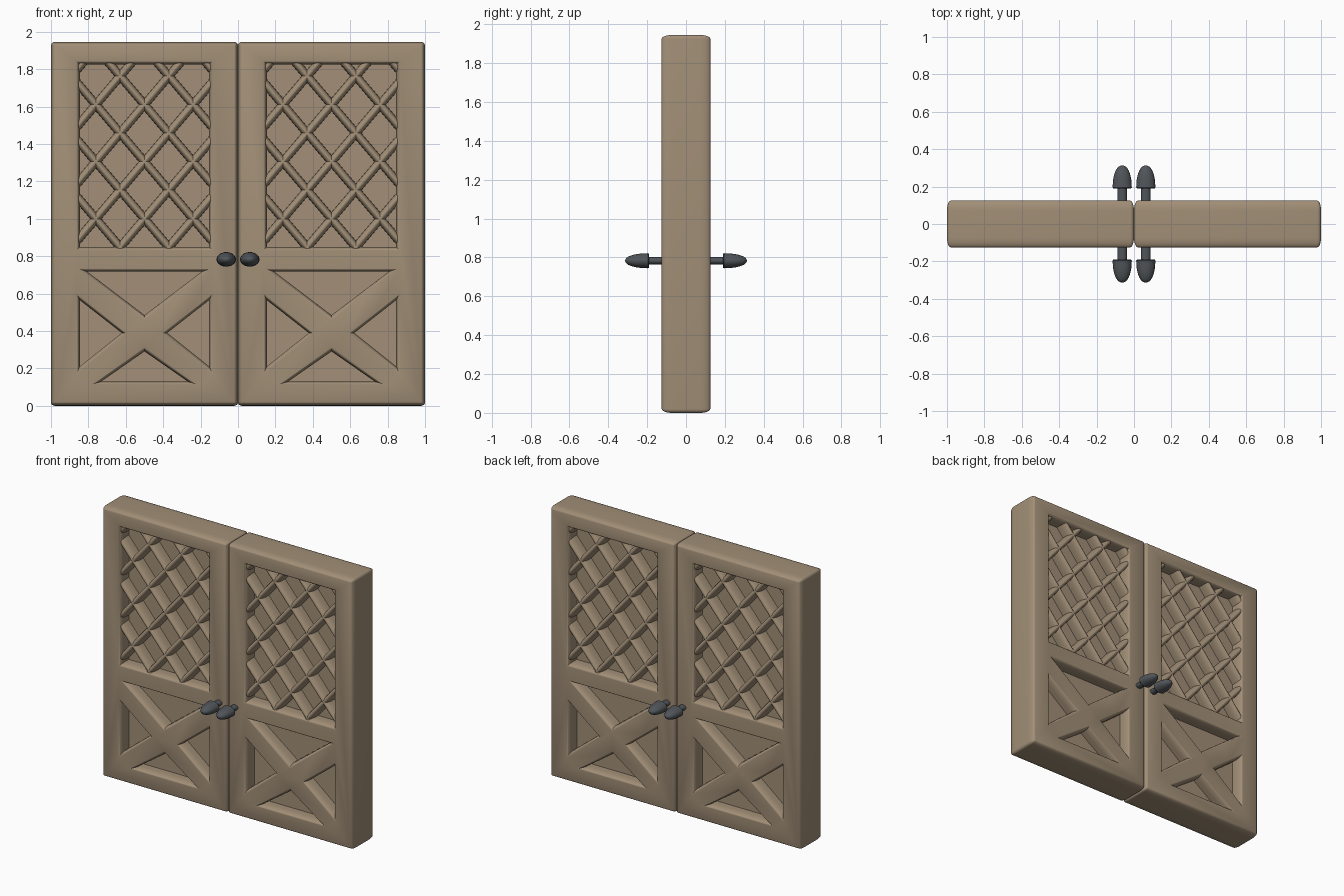
import bpy, bmesh, math
from mathutils import Vector, Matrix

HALF = 0.125            # half thickness of a door leaf
HEIGHT = 1.945
ROUND, ROUND_Y = 0.02, 0.055   # edge rounding across and into the door
DEPTH = 0.09            # depth of the sunken panels

cube = bpy.data.objects.get("Cube")
if cube:
    bpy.data.objects.remove(cube, do_unlink=True)


def material(name, color):
    m = bpy.data.materials.new(name)
    m.use_nodes = True
    m.diffuse_color = color
    m.node_tree.nodes["Principled BSDF"].inputs["Base Color"].default_value = color
    return m


wood = material("tan wood", (0.36, 0.275, 0.185, 1))
iron = material("dark iron", (0.08, 0.09, 0.10, 1))


def make_object(name, bm, mat):
    bmesh.ops.recalc_face_normals(bm, faces=bm.faces)
    mesh = bpy.data.meshes.new(name)
    bm.to_mesh(mesh)
    bm.free()
    mesh.materials.append(mat)
    obj = bpy.data.objects.new(name, mesh)
    bpy.context.collection.objects.link(obj)
    return obj


def activate(obj):
    bpy.ops.object.select_all(action='DESELECT')
    obj.select_set(True)
    bpy.context.view_layer.objects.active = obj


def smooth(obj):
    activate(obj)
    bpy.ops.object.shade_smooth_by_angle(angle=math.radians(38))


def loft(bm, rings):
    """Skin closed rings of points and cap both ends."""
    rows = [[bm.verts.new(p) for p in ring] for ring in rings]
    n = len(rows[0])
    for a, b in zip(rows, rows[1:]):
        for i in range(n):
            j = (i + 1) % n
            bm.faces.new((a[i], a[j], b[j], b[i]))
    bm.faces.new(rows[0])
    bm.faces.new(rows[-1])


def inset(poly, d):
    """Shrink a convex counter-clockwise outline by d."""
    out = []
    for i, p in enumerate(poly):
        e1 = (p - poly[i - 1]).normalized()
        e2 = (poly[(i + 1) % len(poly)] - p).normalized()
        n1, n2 = Vector((-e1.y, e1.x)), Vector((-e2.y, e2.x))
        out.append(p + (n1 + n2) * d / (1 + n1.dot(n2)))
    return out


# Sunken panel outlines, x measured from the middle of a leaf
W = 0.365
BOTTOM, TOP = 0.83, 1.845
outlines = [
    [(-W, BOTTOM), (W, BOTTOM), (W, TOP), (-W, TOP)],     # lattice window
    [(-W, 0.737), (0, 0.46), (W, 0.737)],                 # upper triangle
    [(-0.295, 0.11), (0.295, 0.11), (0, 0.315)],          # lower triangle
    [(-W, 0.605), (-W, 0.17), (-0.09, 0.39)],             # side triangles
    [(W, 0.605), (0.09, 0.39), (W, 0.17)],
]
# Rounded lip: (inset, depth) pairs, then a straight wall
lip = [(0, -0.02)]
for k in range(7):
    t = k / 6 * math.pi / 2
    lip.append((ROUND * math.sin(t), ROUND_Y * (1 - math.cos(t))))
lip.append((ROUND, DEPTH))

cut = bmesh.new()
for outline in outlines:
    poly = [Vector(p) for p in outline]
    for side in (-1, 1):
        loft(cut, [[(p.x, side * (HALF - d), p.y) for p in inset(poly, w)]
                   for w, d in lip])
cutter = make_object("panel_cutter", cut, wood)
cutter.hide_render = True

# Door leaf: rounded slab with the panels cut into both faces
slab = bmesh.new()
squash = ROUND_Y / ROUND
bmesh.ops.create_cube(slab, size=1, matrix=Matrix.Translation((0, 0, HEIGHT / 2))
                      @ Matrix.Diagonal((1, 2 * HALF / squash, HEIGHT, 1)))
bmesh.ops.bevel(slab, geom=slab.edges[:], offset=ROUND, segments=6,
                profile=0.5, affect='EDGES')
bmesh.ops.scale(slab, vec=(1, squash, 1), verts=slab.verts)
left_door = make_object("left_door", slab, wood)
mod = left_door.modifiers.new("panels", 'BOOLEAN')
mod.operation = 'DIFFERENCE'
mod.solver = 'EXACT'
mod.object = cutter
activate(left_door)
bpy.ops.object.modifier_apply(modifier=mod.name)
bpy.data.objects.remove(cutter, do_unlink=True)
smooth(left_door)

# Lattice: crossing rounded bars clipped to the window
BAR, BAR_Y = 0.023, 0.114
section = []
for sx, sy, start in ((1, 1, 0), (-1, 1, 1), (-1, -1, 2), (1, -1, 3)):
    for k in range(5):
        t = (start + k / 4) * math.pi / 2
        section.append((sx * (BAR - ROUND) + ROUND * math.cos(t),
                        sy * (BAR_Y - ROUND_Y) + ROUND_Y * math.sin(t)))

bars = bmesh.new()
STEP, SLOPE = 0.305, 1.173
for sign in (-1, 1):
    for k in range(-6, 6):
        mid = 1.61 + k * STEP
        ends = sorted(((BOTTOM - mid) / SLOPE, (TOP - mid) / SLOPE))
        x0, x1 = max(-W, ends[0]), min(W, ends[1])
        if x1 - x0 < 0.02:
            continue
        a = Vector((sign * x0, 0, mid + SLOPE * x0))
        b = Vector((sign * x1, 0, mid + SLOPE * x1))
        run = (b - a).normalized()
        across = Vector((-run.z, 0, run.x))
        loft(bars, [[e + across * u + Vector((0, v, 0)) for u, v in section]
                    for e in (a, b)])
left_lattice = make_object("left_lattice", bars, wood)
smooth(left_lattice)

# Second leaf shares the same meshes
for obj in (left_door, left_lattice):
    twin = obj.copy()
    twin.name = obj.name.replace("left", "right")
    bpy.context.collection.objects.link(twin)
    obj.location.x = 0.5
    twin.location.x = -0.5

# Handles: stem and bullet-shaped knob on both faces of each leaf
profile = [(0.025, 0.10), (0.025, 0.19), (0.047, 0.19), (0.052, 0.196)]
for k in range(9):
    t = k / 9 * math.pi / 2
    profile.append((0.051 * math.cos(t) ** 0.9, 0.2 + 0.113 * math.sin(t)))
profile.append((0.003, 0.313))
for side, x in (("left", 0.063), ("right", -0.063)):
    for face, s in (("front", -1), ("back", 1)):
        bm = bmesh.new()
        loft(bm, [[(r * math.cos(i * math.tau / 24), s * y,
                    0.75 * r * math.sin(i * math.tau / 24)) for i in range(24)]
                  for r, y in profile])
        knob = make_object(f"{side}_{face}_handle", bm, iron)
        knob.location = (x, 0, 0.783)
        smooth(knob)
